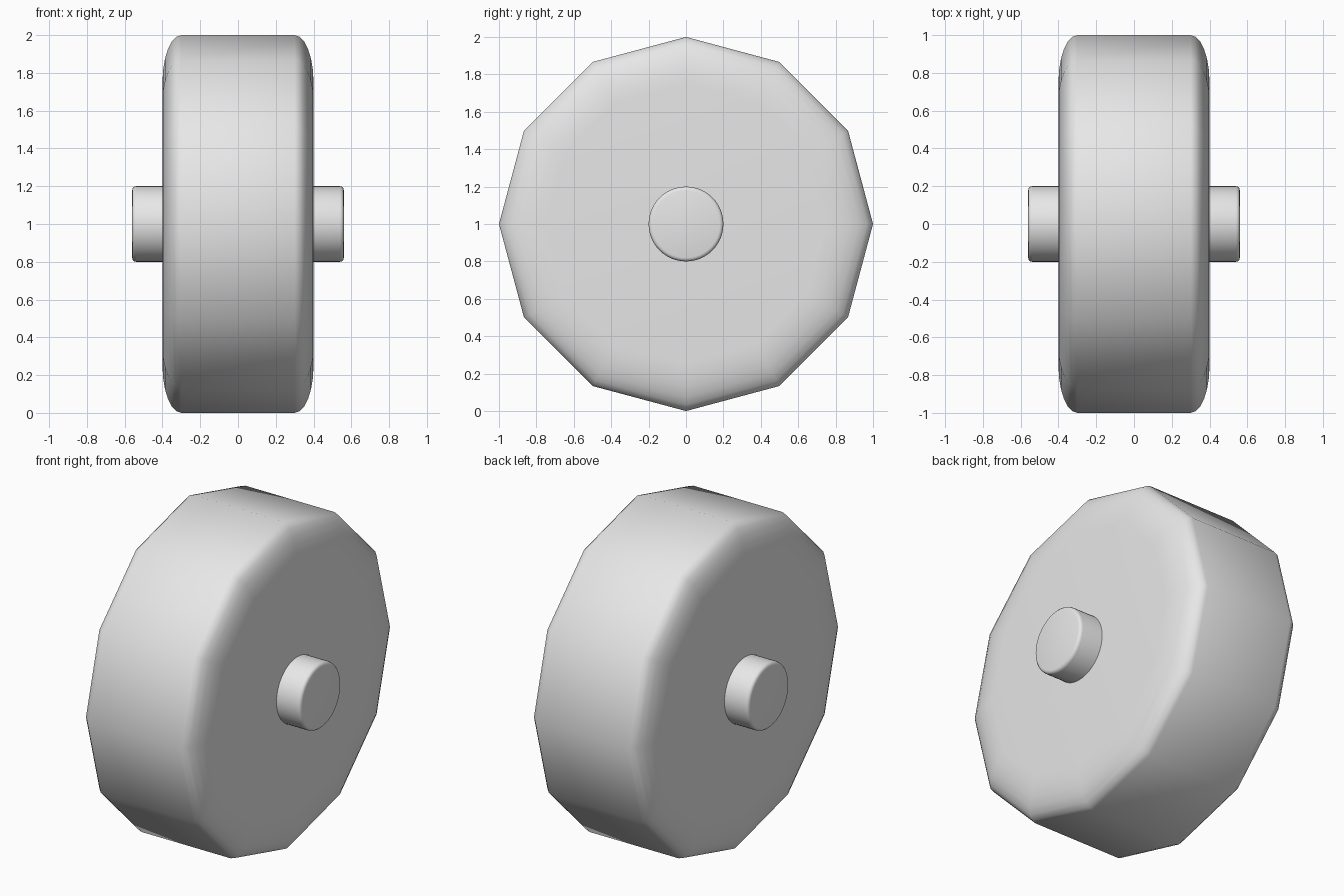
import bpy, bmesh, math

cube = bpy.data.objects.get("Cube")
if cube:
    bpy.data.objects.remove(cube, do_unlink=True)

grey = bpy.data.materials.new("plain grey")
grey.use_nodes = True
colour = (0.8, 0.8, 0.8, 1)
grey.diffuse_color = colour
grey.node_tree.nodes["Principled BSDF"].inputs["Base Color"].default_value = colour


def rounded_drum(name, sides, radius, half_width, round_x, round_r, steps, smooth_angle):
    """Drum along x with elliptically rounded rims and flat caps."""
    arc = [math.pi / 2 * i / steps for i in range(steps + 1)]
    right = [(half_width - round_x + round_x * math.sin(a),
              radius - round_r + round_r * math.cos(a)) for a in arc]
    profile = [(-x, r) for x, r in reversed(right)] + right
    bm = bmesh.new()
    rings = []
    for x, r in profile:
        angles = [2 * math.pi * i / sides for i in range(sides)]
        rings.append([bm.verts.new((x, r * math.cos(a), 1 + r * math.sin(a))) for a in angles])
    for a, b in zip(rings, rings[1:]):
        for i in range(sides):
            j = (i + 1) % sides
            bm.faces.new((a[i], a[j], b[j], b[i]))
    bm.faces.new(rings[0])
    bm.faces.new(rings[-1])
    bmesh.ops.recalc_face_normals(bm, faces=bm.faces)
    mesh = bpy.data.meshes.new(name)
    bm.to_mesh(mesh)
    bm.free()
    mesh.materials.append(grey)
    obj = bpy.data.objects.new(name, mesh)
    bpy.context.collection.objects.link(obj)
    bpy.ops.object.select_all(action='DESELECT')
    obj.select_set(True)
    bpy.context.view_layer.objects.active = obj
    bpy.ops.object.shade_smooth_by_angle(angle=math.radians(smooth_angle))
    return obj


# Twelve-sided wheel with softened rims
rounded_drum("wheel", 12, 1.0, 0.4, 0.1, 0.25, 6, 29.9)

# Round axle passing through the wheel
rounded_drum("axle", 48, 0.2, 0.56, 0.02, 0.02, 3, 35)
